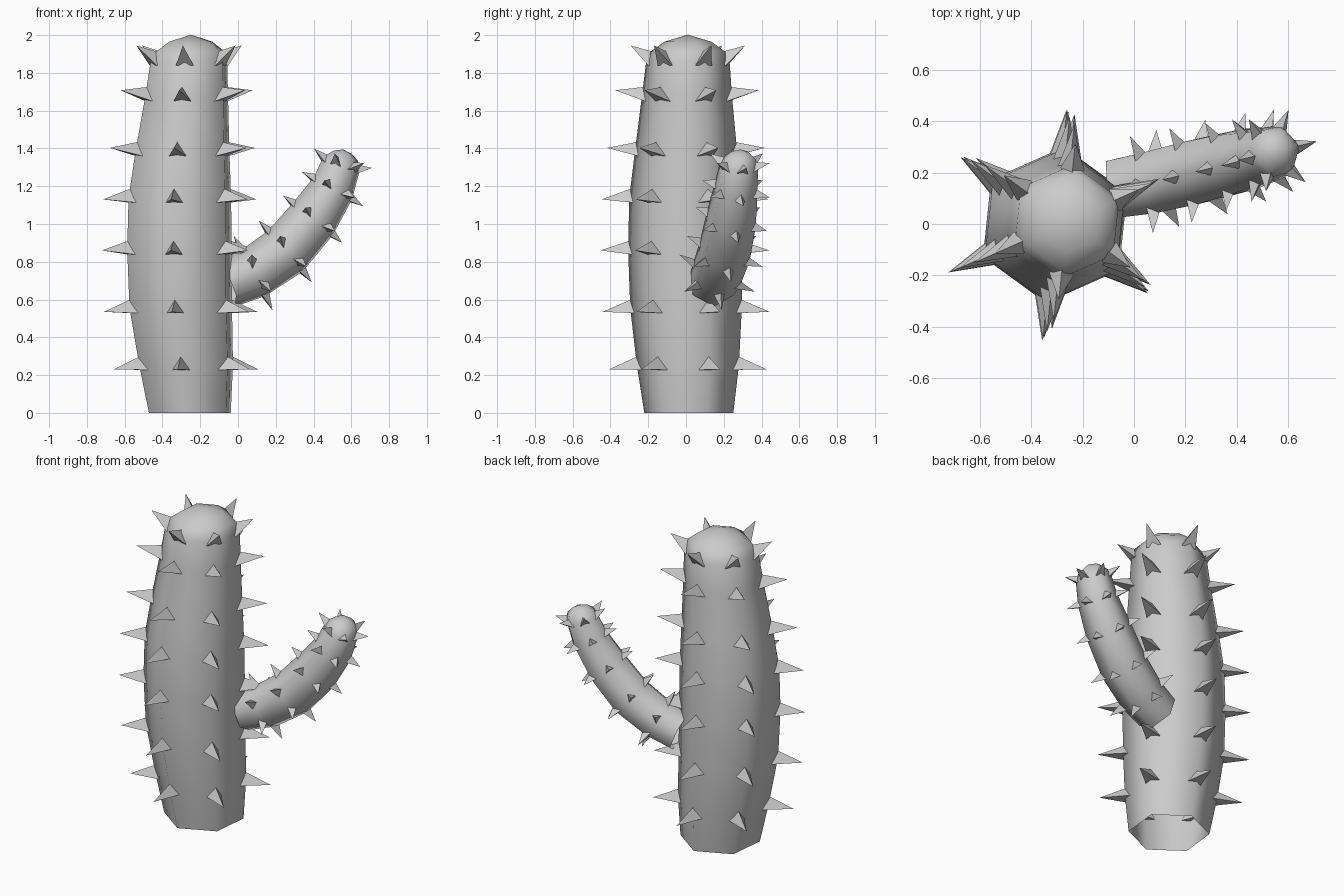
import bpy, bmesh
from math import cos, sin, radians
from mathutils import Vector

cube = bpy.data.objects.get("Cube")
if cube:
    bpy.data.objects.remove(cube)

SIDES = 6

grey = bpy.data.materials.new("plain_grey")
grey.use_nodes = True
grey.diffuse_color = (0.6, 0.6, 0.6, 1)
grey.node_tree.nodes["Principled BSDF"].inputs["Base Color"].default_value = (0.6, 0.6, 0.6, 1)


def finish(bm, name, smooth):
    bmesh.ops.recalc_face_normals(bm, faces=bm.faces)
    for f in bm.faces:
        f.smooth = smooth
    mesh = bpy.data.meshes.new(name)
    bm.to_mesh(mesh)
    bm.free()
    mesh.materials.append(grey)
    bpy.context.collection.objects.link(bpy.data.objects.new(name, mesh))


def add_spike(bm, base, tip, up, size):
    """Three-sided thorn with one base corner pointing along the stem."""
    out = (tip - base).normalized()
    side = out.cross(up).normalized()
    top = side.cross(out)
    foot = [bm.verts.new(base + size * (cos(a) * side + sin(a) * top))
            for a in map(radians, (90, 210, 330))]
    peak = bm.verts.new(tip)
    bm.faces.new(foot)
    for i in range(3):
        bm.faces.new((foot[i], foot[(i + 1) % 3], peak))


def build_stem(name, rings, side, size, axis=None):
    """Ring: x, y, z, radius, thorn length, thorn lift. Length 0 means no thorns."""
    skin, thorns = bmesh.new(), bmesh.new()
    centres = [Vector(r[:3]) for r in rings]
    loops = []
    for i, (c, ring) in enumerate(zip(centres, rings)):
        radius, length, lift = ring[3:]
        along = axis or (centres[min(i + 1, len(rings) - 1)] - centres[max(i - 1, 0)]).normalized()
        across = along.cross(side).normalized()
        loop = []
        for k in range(SIDES):
            a = radians(360 * k / SIDES)
            out = cos(a) * across + sin(a) * side
            loop.append(skin.verts.new(c + radius * out))
            if length:
                add_spike(thorns, c + (radius - size * 0.6) * out,
                          c + (radius + length) * out + lift * along, along, size)
        loops.append(loop)
    # Skin between rings, closed at the crown and open at the foot
    for low, high in zip(loops, loops[1:]):
        for k in range(SIDES):
            j = (k + 1) % SIDES
            skin.faces.new((low[k], low[j], high[j], high[k]))
    crown = skin.verts.new(centres[-1] + (axis or along) * rings[-1][3] * 0.3)
    for k in range(SIDES):
        skin.faces.new((loops[-1][k], loops[-1][(k + 1) % SIDES], crown))
    finish(skin, name, True)
    finish(thorns, name + "_spikes", False)


# Main trunk
turn = radians(24)
build_stem("trunk", [
    (-0.255, 0.015, 0, 0.237, 0, 0),
    (-0.275, 0.01, 0.255, 0.272, 0.148, -0.025),
    (-0.303, 0, 0.555, 0.297, 0.148, -0.02),
    (-0.31, -0.005, 0.865, 0.303, 0.147, -0.005),
    (-0.308, -0.005, 1.14, 0.297, 0.148, -0.01),
    (-0.294, 0, 1.385, 0.272, 0.148, 0.018),
    (-0.272, 0.005, 1.675, 0.24, 0.142, 0.033),
    (-0.26, 0.01, 1.86, 0.222, 0.083, 0.085),
    (-0.252, 0.01, 1.915, 0.195, 0, 0),
    (-0.25, 0.01, 1.965, 0.125, 0, 0),
], Vector((-sin(turn), cos(turn), 0)), 0.055, Vector((0, 0, 1)))

# Curved side arm
build_stem("arm", [
    (-0.06, 0.14, 0.685, 0.13, 0, 0),
    (0.08, 0.165, 0.74, 0.138, 0.085, 0),
    (0.25, 0.205, 0.855, 0.143, 0.075, 0),
    (0.395, 0.24, 1.025, 0.138, 0.065, 0),
    (0.5, 0.265, 1.185, 0.12, 0.07, 0),
    (0.545, 0.28, 1.31, 0.106, 0.06, 0.04),
    (0.55, 0.285, 1.35, 0.088, 0, 0),
    (0.555, 0.288, 1.38, 0.05, 0, 0),
], Vector((-0.23, 0.97, 0)).normalized(), 0.034)
